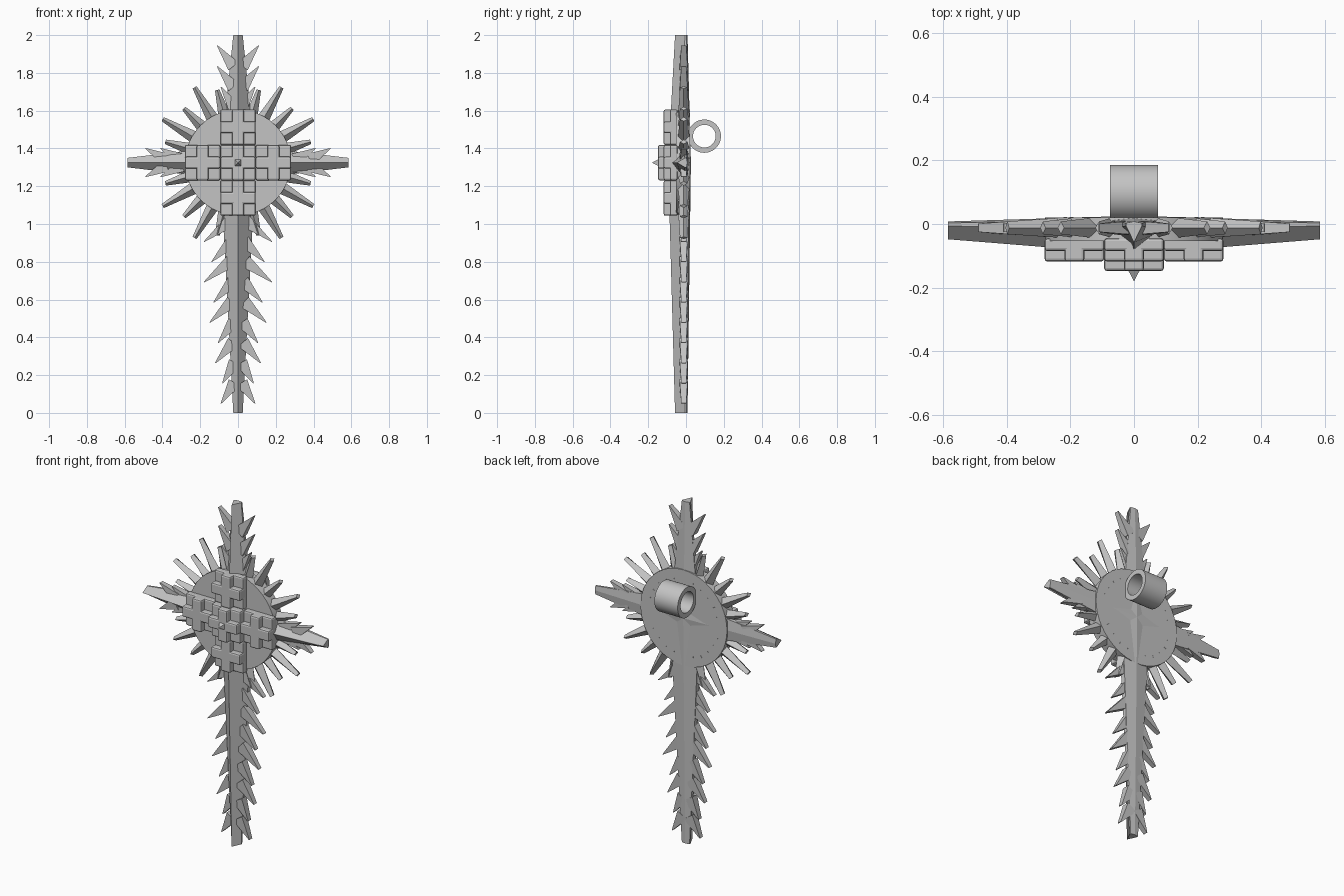
import bpy
import bmesh
from math import cos, sin, pi, radians
from mathutils import Vector

if "Cube" in bpy.data.objects:
    bpy.data.objects.remove(bpy.data.objects["Cube"])

CENTRE_Z = 1.325
CELL = 0.0625

grey = bpy.data.materials.new("light_grey_metal")
grey.use_nodes = True
grey.diffuse_color = (0.55, 0.55, 0.55, 1)
grey.node_tree.nodes["Principled BSDF"].inputs["Base Color"].default_value = grey.diffuse_color


def finish(name, bm):
    bmesh.ops.recalc_face_normals(bm, faces=bm.faces)
    mesh = bpy.data.meshes.new(name)
    bm.to_mesh(mesh)
    bm.free()
    mesh.materials.append(grey)
    obj = bpy.data.objects.new(name, mesh)
    bpy.context.collection.objects.link(obj)
    return obj


def loft(bm, start, end, section_a, section_b):
    """Tapered bar in the x-z plane; sections are (sideways, y) points."""
    along = (Vector(end) - Vector(start)).normalized()
    side = Vector((-along.y, along.x))
    rings = []
    for base, section in ((start, section_a), (end, section_b)):
        ring = []
        for u, y in section:
            p = Vector(base) + side * u
            ring.append(bm.verts.new((p.x, y, p.y + CENTRE_Z)))
        rings.append(ring)
    a, b = rings
    n = len(a)
    for i in range(n):
        j = (i + 1) % n
        bm.faces.new((a[i], a[j], b[j], b[i]))
    bm.faces.new(a)
    bm.faces.new(b)


def roof(w, front, mid, back, ridge):
    return [(0, front), (w, mid), (w, back), (0, ridge), (-w, back), (-w, mid)]


def diamond(w, t, y=-0.012):
    return [(0, y - t), (w, y), (0, y + t), (-w, y)]


def slab(w, t, y=-0.012):
    return [(-w, y - t), (w, y - t), (w, y + t), (-w, y + t)]


def polar(angle, along, across=0):
    return (cos(angle) * along - sin(angle) * across,
            sin(angle) * along + cos(angle) * across)


def add_box(bm, x, z, w, h, y_front, y_back):
    verts = bmesh.ops.create_cube(bm, size=1)["verts"]
    for v in verts:
        v.co = (x + v.co.x * w, (y_front + y_back) / 2 + v.co.y * (y_back - y_front),
                CENTRE_Z + z + v.co.z * h)


def arm(name, angle, length, tip_front, tips):
    # Ridged arm tapering outwards from the hub
    bm = bmesh.new()
    loft(bm, (0, 0), polar(angle, length),
         roof(0.095, -0.095, -0.02, 0.016, 0.026),
         roof(0.025, tip_front, -0.006, 0.003, 0.008))
    finish(name, bm)
    # Thorns in mirrored pairs, leaning towards the arm's tip
    bm = bmesh.new()
    for s, reach in tips:
        for mirror in (-1, 1):
            loft(bm, polar(angle, s - 0.11, mirror * reach * 0.22),
                 polar(angle, s, mirror * reach),
                 slab(0.034, 0.022), slab(0.002, 0.013))
    finish(name + "_thorns", bm)


# Four arms
arm("top_arm", pi / 2, 0.675, -0.058, [(0.62, 0.11), (0.51, 0.11), (0.40, 0.09)])
arm("bottom_arm", -pi / 2, CENTRE_Z, -0.058,
    [(1.275 - 0.107 * i, min(0.18, 0.09 + 0.015 * i) * (0.78 if i % 2 else 1))
     for i in range(9)])
for name, angle in (("left_arm", 0), ("right_arm", pi)):
    arm(name, angle, 0.585, -0.048, [(0.49, 0.075), (0.41, 0.075)])

# Round hub
bm = bmesh.new()
bmesh.ops.create_cone(bm, cap_ends=True, segments=48, radius1=0.28, radius2=0.28, depth=0.075)
for v in bm.verts:
    v.co = (v.co.x, v.co.z - 0.0165, CENTRE_Z + v.co.y)
hub = finish("hub_disc", bm)

# Blunt rays between the arms
bm = bmesh.new()
for quarter in range(4):
    for degrees, reach in ((16, 0.40), (30, 0.46), (45, 0.405), (60, 0.46), (74, 0.40)):
        angle = radians(degrees) + quarter * pi / 2
        loft(bm, polar(angle, 0.22), polar(angle, reach),
             diamond(0.038, 0.034), diamond(0.012, 0.02))
finish("hub_rays", bm)

# Five raised plus-shaped bosses on square bases
for name, x, z, lift in (("centre_boss", 0, 0, 0.03), ("top_boss", 0, 3, 0),
                         ("bottom_boss", 0, -3, 0), ("left_boss", 3, 0, 0),
                         ("right_boss", -3, 0, 0)):
    x, z = x * CELL, z * CELL
    bm = bmesh.new()
    add_box(bm, x, z, 3 * CELL, 3 * CELL, -0.085 - lift, -0.045)
    add_box(bm, x, z, 3 * CELL, CELL, -0.118 - lift, -0.06)
    add_box(bm, x, z, CELL, 3 * CELL, -0.118 - lift, -0.06)
    boss = finish(name, bm)
    bevel = boss.modifiers.new("rounded_edges", "BEVEL")
    bevel.width = 0.009
    bevel.segments = 2

# Small pyramid stud
bm = bmesh.new()
bmesh.ops.create_cone(bm, cap_ends=True, segments=4, radius1=0.03, radius2=0, depth=0.04)
for v in bm.verts:
    a, b = v.co.x, v.co.y
    v.co = ((a - b) * cos(pi / 4), -0.16 - v.co.z, CENTRE_Z + (a + b) * sin(pi / 4))
finish("centre_stud", bm)

# Hanging tube on the back
bm = bmesh.new()
profile = [(-0.075, 0.088), (0.075, 0.088), (0.075, 0.06), (-0.075, 0.06)]
verts = [bm.verts.new((x, 0.097, 1.465 + r)) for x, r in profile]
edges = [bm.edges.new((verts[i], verts[(i + 1) % 4])) for i in range(4)]
bmesh.ops.spin(bm, geom=verts + edges, cent=(0, 0.097, 1.465), axis=(1, 0, 0),
               angle=2 * pi, steps=48, use_merge=True)
bmesh.ops.remove_doubles(bm, verts=bm.verts, dist=0.0001)
tube = finish("hanging_tube", bm)

# Smooth only the round parts
for obj in (hub, tube):
    bpy.ops.object.select_all(action="DESELECT")
    obj.select_set(True)
    bpy.context.view_layer.objects.active = obj
    bpy.ops.object.shade_smooth_by_angle(angle=radians(30))
